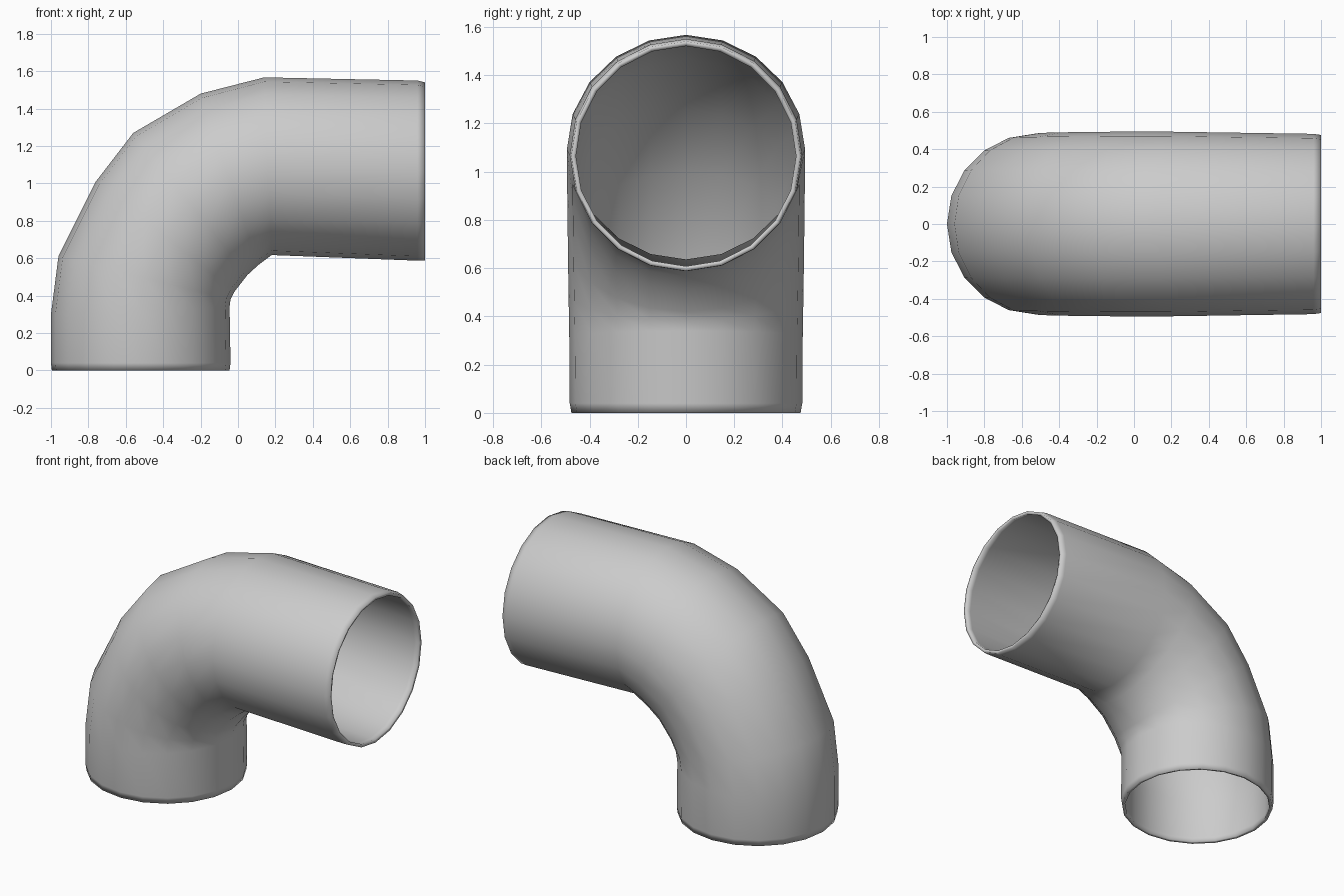
import bpy, bmesh, math
from mathutils import Vector

if "Cube" in bpy.data.objects:
    bpy.data.objects.remove(bpy.data.objects["Cube"])

SIDES = 20
# Each ring: outer-bend point (x, z), inner-bend point (x, z), half width in y
rings = [
    ((-0.995, 0.00), (-0.045, 0.00), 0.475),
    ((-1.00, 0.04), (-0.04, 0.04), 0.482),
    ((-1.00, 0.30), (-0.045, 0.34), 0.484),
    ((-0.96, 0.61), (-0.04, 0.38), 0.487),
    ((-0.76, 1.01), (-0.02, 0.42), 0.490),
    ((-0.56, 1.27), (0.05, 0.51), 0.492),
    ((-0.20, 1.48), (0.11, 0.565), 0.494),
    ((0.14, 1.567), (0.18, 0.617), 0.494),
    ((0.96, 1.55), (0.96, 0.587), 0.482),
    ((1.00, 1.54), (1.00, 0.588), 0.476),
]

# Pipe elbow: loft the tilted rings into an open tube
bm = bmesh.new()
loops = []
for (ox, oz), (ix, iz), w in rings:
    outer, inner = Vector((ox, 0, oz)), Vector((ix, 0, iz))
    mid, half = (outer + inner) / 2, (outer - inner) / 2
    loop = []
    for k in range(SIDES):
        a = 2 * math.pi * k / SIDES
        loop.append(bm.verts.new(mid + half * math.cos(a) + Vector((0, w * math.sin(a), 0))))
    loops.append(loop)
for a, b in zip(loops, loops[1:]):
    for k in range(SIDES):
        n = (k + 1) % SIDES
        bm.faces.new((a[k], b[k], b[n], a[n]))

# Outward normals: the first face lies on the -x side
bm.normal_update()
bm.faces.ensure_lookup_table()
if bm.faces[SIDES].normal.x > 0:
    bmesh.ops.reverse_faces(bm, faces=bm.faces[:])
for f in bm.faces:
    f.smooth = True

mesh = bpy.data.meshes.new("pipe_elbow")
bm.to_mesh(mesh)
bm.free()
pipe = bpy.data.objects.new("pipe_elbow", mesh)
bpy.context.collection.objects.link(pipe)

# Thin wall with closed rims, kept inside the outer surface
wall = pipe.modifiers.new("wall", 'SOLIDIFY')
wall.thickness = 0.02
wall.offset = -1
wall.use_rim = True
